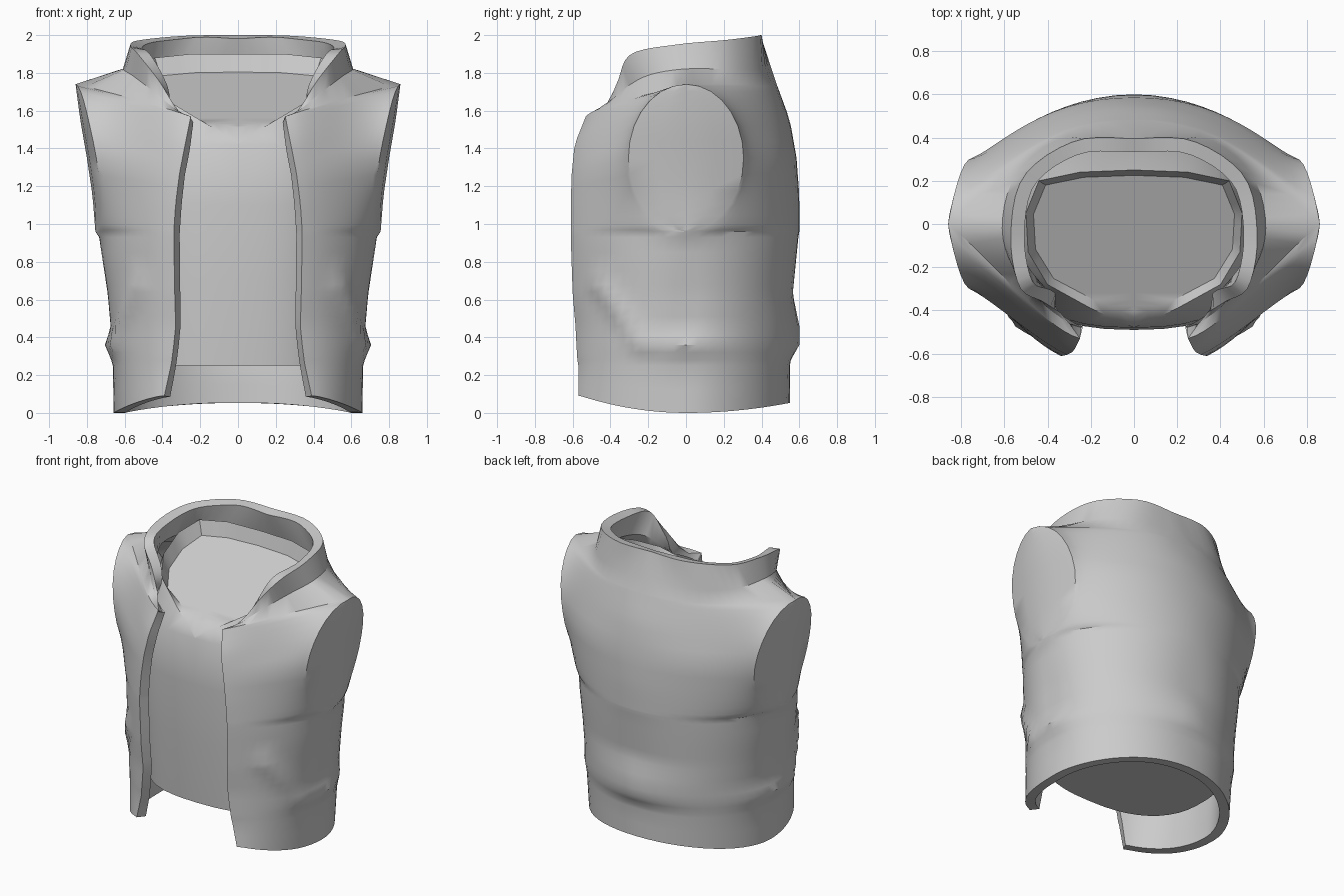
import bpy, bmesh, math
from mathutils import Vector

if "Cube" in bpy.data.objects:
    bpy.data.objects.remove(bpy.data.objects["Cube"])


def lerp_key(table, v):
    """Linear lookup of the values behind each key in a table."""
    for a, b in zip(table, table[1:]):
        if v <= b[0]:
            t = (v - a[0]) / (b[0] - a[0])
            return [p + (q - p) * t for p, q in zip(a[1:], b[1:])]
    return list(table[-1][1:])


def along(points, t):
    """Smooth point on an open polyline, t in 0..1."""
    n = len(points) - 1
    i = min(int(t * n), n - 1)
    f = t * n - i
    p = [Vector(points[max(0, min(n, i + k))]) for k in (-1, 0, 1, 2)]
    return 0.5 * (2 * p[1] + (p[2] - p[0]) * f
                  + (2 * p[0] - 5 * p[1] + 4 * p[2] - p[3]) * f ** 2
                  + (3 * p[1] - p[0] - 3 * p[2] + p[3]) * f ** 3)


def bezier(a, b, c, d, t):
    s = 1 - t
    return [s ** 3 * a[i] + 3 * s * s * t * b[i] + 3 * s * t * t * c[i] + t ** 3 * d[i] for i in (0, 1)]


def skin(name, rows, thickness=0.0):
    """Skin rows of half-outlines, mirror them and optionally thicken inwards."""
    bm = bmesh.new()
    grid = [[bm.verts.new(p) for p in r] for r in rows]
    for a, b in zip(grid, grid[1:]):
        for c in range(len(a) - 1):
            bm.faces.new((a[c], a[c + 1], b[c + 1], b[c]))
    bmesh.ops.remove_doubles(bm, verts=bm.verts, dist=0.0005)
    me = bpy.data.meshes.new(name)
    bm.to_mesh(me)
    bm.free()
    ob = bpy.data.objects.new(name, me)
    bpy.context.collection.objects.link(ob)
    m = ob.modifiers.new("mirror", 'MIRROR')
    m.use_clip = True
    if thickness:
        s = ob.modifiers.new("shell", 'SOLIDIFY')
        s.thickness = thickness
        s.offset = -1
    bpy.ops.object.select_all(action='DESELECT')
    ob.select_set(True)
    bpy.context.view_layer.objects.active = ob
    bpy.ops.object.convert(target='MESH')
    bpy.ops.object.shade_smooth_by_angle(angle=math.radians(35))
    return ob


# Vest: height, side half-width, front edge x and y, back depth
PROFILE = [
    (0, .66, .39, -.57, .55), (.25, .66, .355, -.57, .55), (.28, .67, .35, -.575, .555),
    (.36, .705, .34, -.58, .6), (.46, .67, .33, -.585, .6), (.63, .685, .335, -.6, .565),
    (.93, .735, .34, -.61, .595), (.96, .755, .34, -.61, .6), (1.15, .77, .33, -.61, .6),
    (1.35, .80, .31, -.605, .585), (1.55, .835, .28, -.59, .55), (1.74, .86, .25, -.53, .48)]
# Vest: height, curve handles front (x, y, x, y) and back (x, y, x, y)
HANDLES = [
    (0, .53, -.5, .66, -.3, .66, .25, .4, .55),
    (.9, .52, -.52, .75, -.28, .73, .3, .42, .6),
    (1.35, .45, -.54, .62, -.38, .62, .36, .42, .59),
    (1.74, .42, -.48, .62, -.2, .64, .2, .4, .5)]
COLLAR_BASE = [(.30, -.46, 1.58), (.42, -.37, 1.68), (.55, -.22, 1.78), (.61, -.02, 1.82),
               (.55, .22, 1.82), (.35, .39, 1.82), (0, .45, 1.83)]
COLLAR_TOP = [(.34, -.41, 1.63), (.42, -.36, 1.76), (.53, -.29, 1.90), (.57, -.05, 1.95),
              (.51, .22, 1.975), (.27, .385, 1.997), (0, .395, 2.0)]
NF, NC, NB = 14, 4, 14


def pocket_fold(p):
    """Raised diagonal crease on the lower front."""
    a, b = Vector((-.46, .68)), Vector((-.22, .36))
    q = Vector((p.y, p.z))
    t = max(0, min(1, (q - a).dot(b - a) / (b - a).length_squared))
    k = .025 * max(0, 1 - (q - a - (b - a) * t).length / .07)
    return p + Vector((.75, -.65, 0)) * k


def vest_row(v):
    w, fx, fy, back = lerp_key(PROFILE, v)
    h = lerp_key(HANDLES, v)
    ay = .305 * math.sqrt(max(0, 1 - ((v - 1.35) / .39) ** 2))
    if ay < .001:
        ay = 0
    ax = w - .05 * ay / .305
    row = []
    for i in range(NF + 1):
        t = i / NF
        x, y = bezier((fx, fy), h[0:2], h[2:4], (ax, -ay), t)
        top = 1.57 + .17 * t
        z = v if v < .96 else .96 + (v - .96) * (top - .96) / .78
        row.append((x, y, z))
    for i in range(1, NC):
        q = 2 * i / NC - 1
        row.append((ax + (w - ax) * (1 - q * q), q * ay, v))
    for i in range(NB + 1):
        x, y = bezier((ax, ay), h[4:6], h[6:8], (0, back), i / NB)
        row.append((x, y, v))
    out = []
    for x, y, z in row:
        # Hem lifts towards the front and back
        lift = max(0, 1 - v / .25) * (.09 if y < 0 else .055) * min(1, abs(y) / .56) ** 2
        out.append(pocket_fold(Vector((x, y, z + lift))))
    return out


def collar_row(k):
    ts = [.5 * i / NF for i in range(NF + 1)] + [.5] * (NC - 1) + [.5 + .5 * i / NB for i in range(NB + 1)]
    return [along(COLLAR_BASE, t).lerp(along(COLLAR_TOP, t), k) for t in ts]


heights = [0, .12, .25, .28, .32, .36, .41, .46, .51, .56, .6, .64, .68, .75, .85, .93]
heights += [1.35 - .39 * math.cos(math.pi * i / 14) for i in range(15)]
rows = [vest_row(v) for v in heights]
skin("open_vest_with_collar", rows + [collar_row(0), collar_row(1)], .065)

# Shirt: height, half-width, front depth, back depth
SHIRT = [(.25, .57, .45, .46), (.7, .59, .48, .48), (1.1, .62, .49, .5), (1.42, .60, .48, .47)]
NECK = [(0, -.48, 1.43), (.2, -.39, 1.55), (.40, -.28, 1.67), (.49, -.13, 1.75),
        (.5, .05, 1.83), (.44, .2, 1.88), (.25, .24, 1.9), (0, .25, 1.9)]
N = 21


def shirt_row(z, w, f, b):
    row = []
    for i in range(N + 1):
        a = math.pi * (i / N - .5)
        s = math.sin(a)
        x = 0 if i in (0, N) else w * math.cos(a) ** .8
        row.append(Vector((x, math.copysign(abs(s) ** .8, s) * (f if s < 0 else b), z)))
    return row


body = [shirt_row(*k) for k in SHIRT]
neck = []
for i in range(N + 1):
    t = i / N * 7
    j = min(int(t), 6)
    neck.append(Vector(NECK[j]).lerp(Vector(NECK[j + 1]), t - j))
# Recessed sloping panel closing the neck
floor = [Vector((p.x * .93, p.y * .9, 1.51 + (p.y * .9 + .43) * .45)) for p in neck]


def flat(row):
    return [Vector((0, p.y, p.z)) for p in row]


skin("inner_v_neck_shirt", [flat(body[0])] + body + [neck, floor, flat(floor)])
